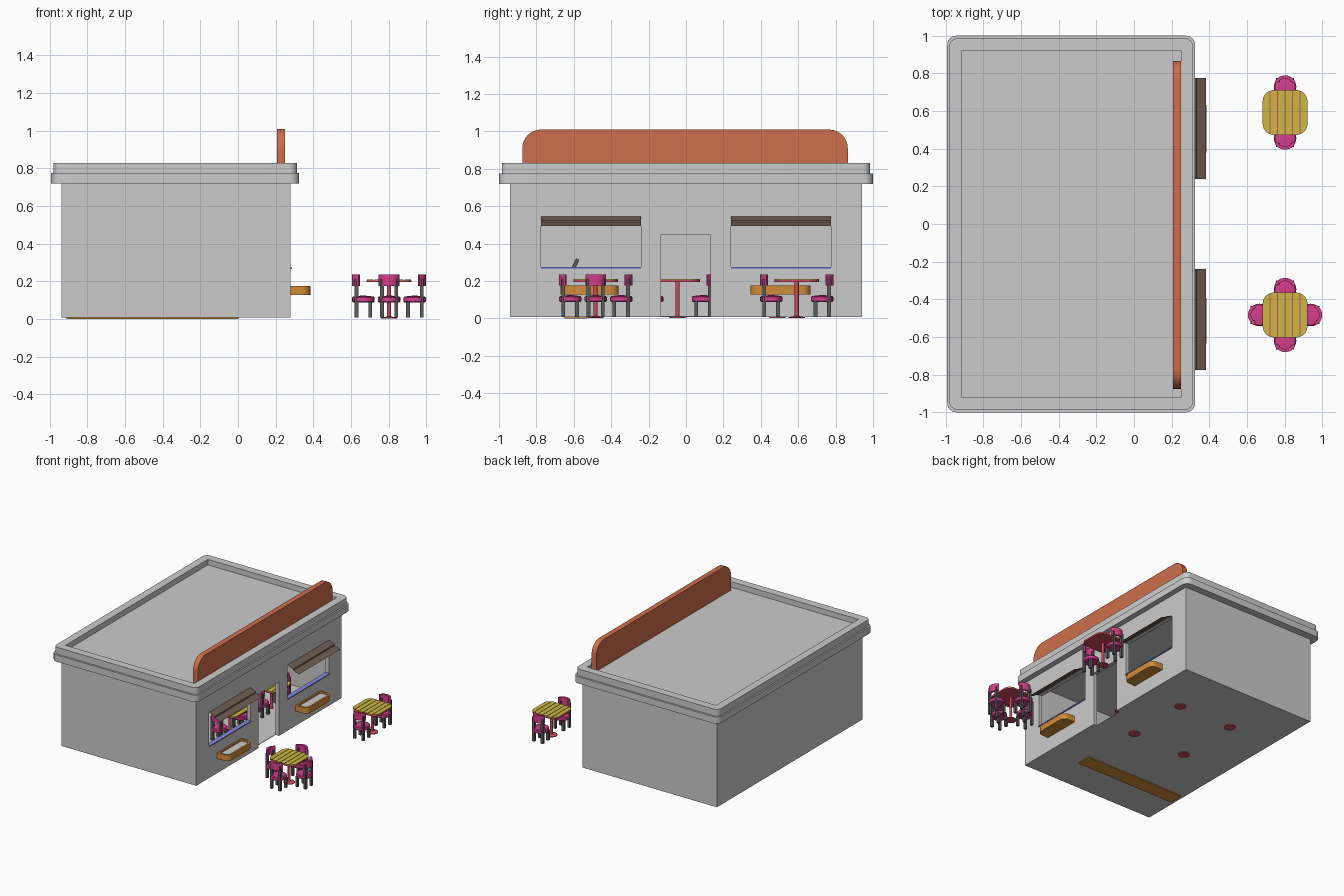
import bpy, bmesh
from math import sin, cos, pi, radians
from mathutils import Matrix

if "Cube" in bpy.data.objects:
    bpy.data.objects.remove(bpy.data.objects["Cube"])


def material(name, r, g, b):
    m = bpy.data.materials.new(name)
    m.diffuse_color = (r ** 2.2, g ** 2.2, b ** 2.2, 1)
    m.use_nodes = True
    m.node_tree.nodes["Principled BSDF"].inputs["Base Color"].default_value = m.diffuse_color
    return m


TERRACOTTA = material("terracotta", 0.80, 0.43, 0.30)
WOOD = material("orange_wood", 0.82, 0.54, 0.23)
BROWN = material("awning_brown", 0.44, 0.37, 0.33)
PINK = material("pink", 0.83, 0.25, 0.55)
RED = material("table_red", 0.80, 0.30, 0.37)
YELLOW = material("yellow_slats", 0.80, 0.72, 0.28)
BLUE = material("sill_blue", 0.52, 0.54, 0.88)
DARK = material("dark_metal", 0.36, 0.36, 0.37)

# Outlines extruded along x are given in (y, z)
ALONG_X = Matrix(((0, 0, 1, 0), (1, 0, 0, 0), (0, 1, 0, 0), (0, 0, 0, 1)))


def finish(name, bm, mat, smooth=True):
    me = bpy.data.meshes.new(name)
    bm.to_mesh(me)
    bm.free()
    if mat:
        me.materials.append(mat)
    if smooth:
        me.shade_smooth()
        me.set_sharp_from_angle(angle=radians(35))
    return me


def place(name, me, matrix=Matrix()):
    ob = bpy.data.objects.new(name, me)
    ob.matrix_world = matrix
    bpy.context.collection.objects.link(ob)
    return ob


def plate(name, loops, a, b, mat=None, xform=Matrix()):
    """Filled outline (further loops are holes) extruded from a to b."""
    cu = bpy.data.curves.new(name, 'CURVE')
    cu.dimensions = '2D'
    cu.fill_mode = 'BOTH'
    cu.extrude = (b - a) / 2
    for pts in loops:
        sp = cu.splines.new('POLY')
        sp.points.add(len(pts) - 1)
        for p, (x, y) in zip(sp.points, pts):
            p.co = (x, y, 0, 1)
        sp.use_cyclic_u = True
    ob = place(name, cu)
    bpy.context.view_layer.update()
    me = bpy.data.meshes.new_from_object(ob.evaluated_get(bpy.context.evaluated_depsgraph_get()))
    bpy.data.objects.remove(ob)
    bm = bmesh.new()
    bm.from_mesh(me)
    bmesh.ops.remove_doubles(bm, verts=bm.verts, dist=1e-5)
    bm.transform(xform @ Matrix.Translation((0, 0, (a + b) / 2)))
    bmesh.ops.recalc_face_normals(bm, faces=bm.faces)
    return finish(name, bm, mat)


def rect(x0, x1, y0, y1, r=(0, 0, 0, 0), n=6):
    """Rectangle with corner radii in order: min-min, max-min, max-max, min-max."""
    pts = []
    corners = ((x0, y0, 1, 1), (x1, y0, -1, 1), (x1, y1, -1, -1), (x0, y1, 1, -1))
    for i, ((x, y, sx, sy), q) in enumerate(zip(corners, r)):
        if not q:
            pts.append((x, y))
            continue
        for k in range(n + 1):
            t = pi + i * pi / 2 + k / n * pi / 2
            pts.append((x + sx * q + q * cos(t), y + sy * q + q * sin(t)))
    return pts


def box(name, x0, x1, y0, y1, z0, z1, mat=None):
    bm = bmesh.new()
    bmesh.ops.create_cube(bm, size=1, matrix=Matrix.LocRotScale(
        ((x0 + x1) / 2, (y0 + y1) / 2, (z0 + z1) / 2), None, (x1 - x0, y1 - y0, z1 - z0)))
    return finish(name, bm, mat, False)


def lathe(name, profile, mat, y=0, steps=20):
    bm = bmesh.new()
    vs = [bm.verts.new((r, 0, z)) for r, z in profile]
    es = [bm.edges.new(e) for e in zip(vs, vs[1:])]
    bmesh.ops.spin(bm, geom=vs + es, axis=(0, 0, 1), cent=(0, 0, 0), steps=steps, angle=2 * pi)
    bmesh.ops.remove_doubles(bm, verts=bm.verts, dist=1e-5)
    bmesh.ops.recalc_face_normals(bm, faces=bm.faces)
    bm.transform(Matrix.Translation((0, y, 0)))
    return finish(name, bm, mat)


# Walls and floor
W = 0.03
X0, X1, Y, ZB, ZT = -0.938, 0.28, 0.94, 0.008, 0.72
WIN = [(-0.775, -0.24), (0.24, 0.775)]
front = [(-Y, ZB), (-0.135, ZB), (-0.135, 0.45), (0.13, 0.45), (0.13, ZB), (Y, ZB), (Y, ZT), (-Y, ZT)]
place("entrance_wall", plate("entrance_wall", [front] + [rect(a, b, 0.27, 0.545) for a, b in WIN],
                             X1 - W, X1, None, ALONG_X))
place("rear_wall", box("rear_wall", X0, X0 + W, -Y, Y, ZB, ZT))
for s in (-1, 1):
    lo, hi = sorted((s * Y, s * (Y - W)))
    place("side_wall", box("side_wall", X0 + W, X1 - W, lo, hi, ZB, ZT))
place("floor", box("floor", X0 + W, X1 - W, -Y + W, Y - W, ZB, ZB + 0.004))

# Cornice, roof and sign board
hole = rect(-0.917, 0.25, -0.92, 0.92)
place("lower_cornice", plate("lower_cornice", [rect(-0.992, 0.325, -1, 1, (0.05,) * 4), hole], ZT, 0.775))
place("upper_cornice", plate("upper_cornice", [rect(-0.98, 0.313, -0.985, 0.985, (0.04,) * 4), hole], 0.775, 0.83))
place("roof", box("roof", -0.917, 0.25, -0.92, 0.92, ZT, 0.785))
place("sign_board", plate("sign_board", [rect(-0.875, 0.865, 0.785, 1.01, (0, 0, 0.1, 0.1), 8)],
                          0.206, 0.2495, TERRACOTTA, ALONG_X))

# Awnings, sills and planters at each window
AWNING = [(X1, 0.545), (0.33, 0.525), (0.333, 0.515), (0.382, 0.495)]
for (a, b), (p, q) in zip(WIN, [(-0.67, -0.36), (0.345, 0.665)]):
    place("window_sill", box("window_sill", X1 - W, X1 + 0.008, a, b, 0.265, 0.274, BLUE))
    bm = bmesh.new()
    rows = [[bm.verts.new((x, y, z)) for x, z in AWNING] for y in (a, b)]
    for i in range(3):
        bm.faces.new((rows[0][i], rows[0][i + 1], rows[1][i + 1], rows[1][i]))
    place("awning", finish("awning", bm, BROWN, False))
    outer = rect(X1, 0.385, p, q, (0, 0.045, 0.045, 0))
    inner = rect(X1 + 0.012, 0.37, p + 0.015, q - 0.015, (0.01, 0.032, 0.032, 0.01))
    place("planter_rim", plate("planter_rim", [outer, inner], 0.13, 0.176, WOOD))
    place("planter_base", plate("planter_base", [outer], 0.127, 0.132, WOOD))
    place("planter_soil", plate("planter_soil", [inner], 0.132, 0.162))

# Counter with a tilted screen
place("counter", box("counter", -0.91, 0.0, -0.65, -0.53, 0, 0.262, WOOD))
place("counter_screen", box("counter_screen", -0.03, 0.03, -0.01, 0.01, -0.03, 0.03, DARK),
      Matrix.Translation((-0.1, -0.592, 0.29)) @ Matrix.Rotation(radians(-25), 4, 'X'))

# Table: pedestal, top and slats clipped to the rounded outline
H, R = 0.119, 0.06


def edge_y(x):
    d = max(0, abs(x) - (H - R))
    return H - R + (R * R - min(d, R) ** 2) ** 0.5


table = [lathe("table_pedestal", [(0, 0.002), (0.043, 0.002), (0.043, 0.007), (0.011, 0.014),
                                  (0.011, 0.197), (0, 0.197)], RED),
         plate("table_top", [rect(-H, H, -H, H, (R,) * 4)], 0.196, 0.206, RED)]
for i in range(6):
    x0, x1 = -H + i * H / 3 + 0.002, -H + (i + 1) * H / 3 - 0.002
    xs = [x0 + (x1 - x0) * k / 6 for k in range(7)]
    table.append(plate("table_slat", [[(x, -edge_y(x)) for x in xs] + [(x, edge_y(x)) for x in xs[::-1]]],
                       0.206, 0.211, YELLOW))

# Chair on the +y side of a table: cushion, curved back and four legs
C = 0.136
angles = [radians(25 + 130 * k / 12) for k in range(13)]
arc = [(r * cos(t), C + r * sin(t)) for r, ts in ((0.061, angles), (0.044, angles[::-1])) for t in ts]
chair = [lathe("seat", [(0, 0.088), (0.054, 0.088), (0.06, 0.094), (0.06, 0.114), (0.054, 0.12),
                        (0, 0.126)], PINK, C),
         plate("chair_back", [arc], 0.175, 0.236, PINK)]
L = 0.01
for s in (-1, 1):
    for name, y, top in (("front_leg", 0.1, 0.092), ("back_leg", 0.173, 0.21)):
        x = s * 0.038
        chair.append(box(name, x - L, x + L, y - L, y + L, 0.009, top, DARK))

# Dining sets outside and inside
SETS = [(0.802, 0.592, 2), (0.802, -0.483, 4), (-0.04, 0.49, 2), (-0.04, -0.045, 2),
        (-0.527, 0.49, 2), (-0.527, -0.045, 2)]
for x, y, count in SETS:
    spot = Matrix.Translation((x, y, 0))
    for me in table:
        place(me.name, me, spot)
    for k in range(count):
        turn = spot @ Matrix.Rotation(2 * pi * k / count, 4, 'Z')
        for me in chair:
            place(me.name, me, turn)
